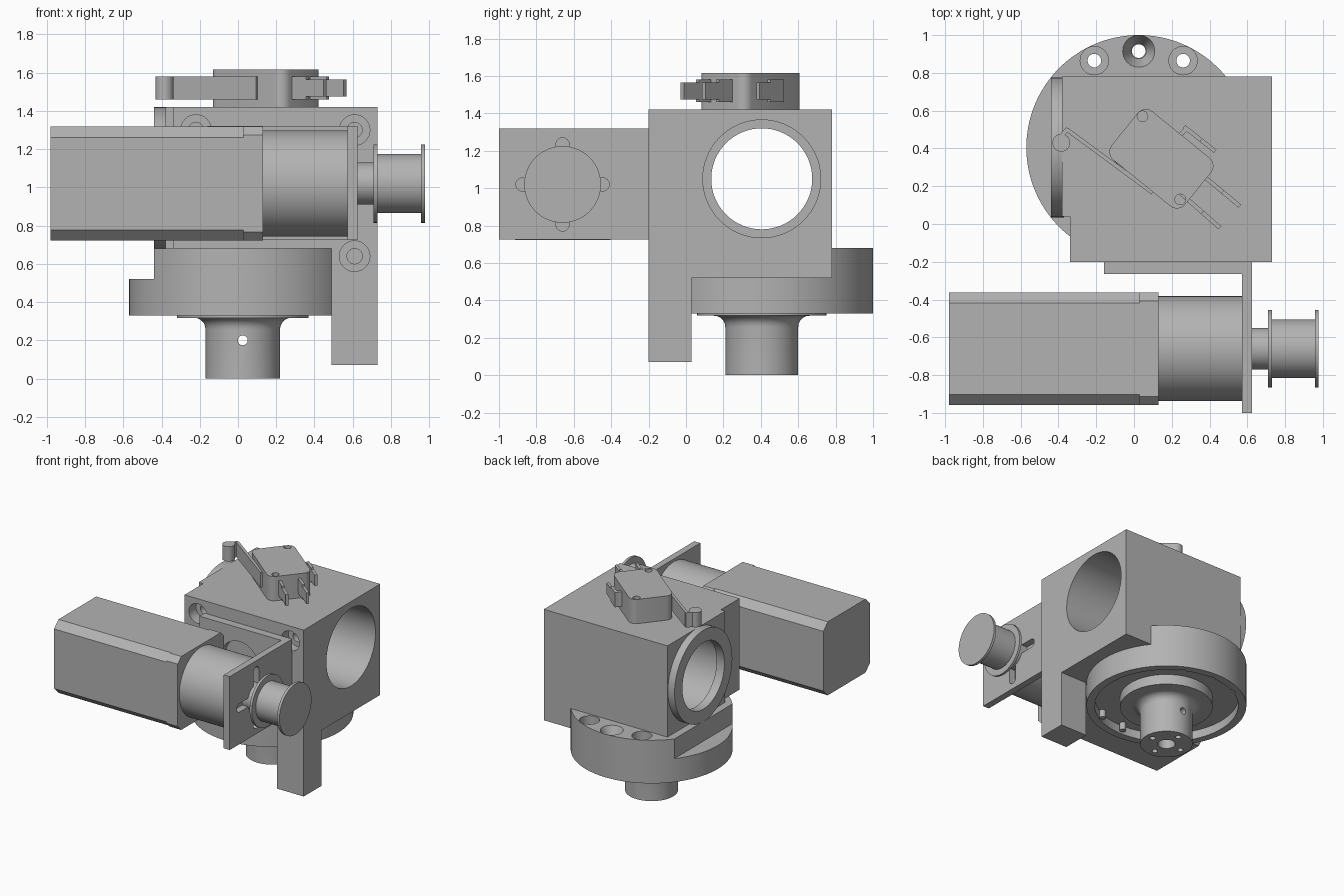
import bpy, bmesh
from math import sin, cos, pi, radians
from mathutils import Matrix, Vector

if "Cube" in bpy.data.objects:
    bpy.data.objects.remove(bpy.data.objects["Cube"])

GREY = (0.45, 0.45, 0.45, 1)
metal = bpy.data.materials.new("plain_grey")
metal.use_nodes = True
metal.diffuse_color = GREY
metal.node_tree.nodes["Principled BSDF"].inputs["Base Color"].default_value = GREY

AXES = {"x": Matrix.Rotation(pi / 2, 4, "Y"), "y": Matrix.Rotation(-pi / 2, 4, "X"), "z": Matrix()}


def finish(name, bm):
    bmesh.ops.recalc_face_normals(bm, faces=bm.faces)
    mesh = bpy.data.meshes.new(name)
    bm.to_mesh(mesh)
    bm.free()
    mesh.materials.append(metal)
    obj = bpy.data.objects.new(name, mesh)
    bpy.context.collection.objects.link(obj)
    return obj


def box(name, x, y, z, bevel=0):
    bm = bmesh.new()
    size = [r[1] - r[0] for r in (x, y, z)]
    mid = [(r[0] + r[1]) / 2 for r in (x, y, z)]
    bmesh.ops.create_cube(bm, size=1, matrix=Matrix.Translation(mid) @ Matrix.Diagonal((*size, 1)))
    if bevel:
        upright = [e for e in bm.edges if abs(e.verts[0].co.z - e.verts[1].co.z) > 0.01]
        bmesh.ops.bevel(bm, geom=upright, offset=bevel, segments=5, affect="EDGES", profile=0.5)
    return finish(name, bm)


def lathe(name, centre, profile, axis="z", steps=64):
    """Revolve (radius, height) points about an axis through centre."""
    bm = bmesh.new()
    rings = []
    for r, h in profile:
        rings.append([bm.verts.new((r * cos(2 * pi * i / steps), r * sin(2 * pi * i / steps), h))
                      for i in range(steps)])
    for a, b in zip(rings, rings[1:]):
        for i in range(steps):
            j = (i + 1) % steps
            bm.faces.new((a[i], a[j], b[j], b[i]))
    bm.faces.new(rings[0])
    bm.faces.new(rings[-1])
    bmesh.ops.transform(bm, matrix=Matrix.Translation(centre) @ AXES[axis], verts=bm.verts)
    return finish(name, bm)


def rod(name, centre, r, h0, h1, axis="z", steps=64):
    return lathe(name, centre, [(r, h0), (r, h1)], axis, steps)


def extrude(name, points, vector):
    bm = bmesh.new()
    face = bm.faces.new([bm.verts.new(p) for p in points])
    new = bmesh.ops.extrude_face_region(bm, geom=[face])["geom"]
    bmesh.ops.translate(bm, vec=vector, verts=[g for g in new if isinstance(g, bmesh.types.BMVert)])
    return finish(name, bm)


def cut(obj, cutters):
    for c in cutters:
        c.hide_render = True
        mod = obj.modifiers.new("cut", "BOOLEAN")
        mod.operation, mod.solver, mod.object = "DIFFERENCE", "EXACT", c
    bpy.context.view_layer.update()
    graph = bpy.context.evaluated_depsgraph_get()
    mesh = bpy.data.meshes.new_from_object(obj.evaluated_get(graph))
    obj.modifiers.clear()
    obj.data = mesh
    for c in cutters:
        bpy.data.objects.remove(c)


def strip(name, a, b, z, thick=0.022):
    """Upright flat strip between two plan points."""
    a, b = Vector(a), Vector(b)
    d = (b - a).normalized() * thick / 2
    n = Vector((-d.y, d.x))
    pts = [(*p, z[0]) for p in (a + n, b + n, b - n, a - n)]
    return extrude(name, pts, (0, 0, z[1] - z[0]))


# Main housing with stepped underside, cross bore and front counterbores
CX, CY, BZ = 0.025, 0.405, 1.05
outline = [(-.38, .68), (.49, .68), (.49, .52), (.73, .52), (.73, 1.42), (-.38, 1.42)]
housing = extrude("housing", [(x, -.2, z) for x, z in outline], (0, .98, 0))
cutters = [box("cutter", (-.6, -.34), (-.4, .04), (.5, 1.6)),
           rod("cutter", (0, CY, BZ), .315, -.6, 1, "x")]
for x, z in ((-.22, 1.3), (.61, 1.3), (.61, .64)):
    cutters.append(lathe("cutter", (x, -.2, z),
                         [(.08, -.1), (.08, .09), (.04, .09), (.04, .2)], "y", 32))
cut(housing, cutters)
boss = rod("bore_boss", (0, CY, BZ), .37, -.44, -.37, "x")
cut(boss, [rod("cutter", (0, CY, BZ), .27, -.6, 0, "x")])
box("support_leg", (.49, .73), (-.2, .03), (.07, .52))

# Round base with low side ledge, underside recess and rear screw holes
base = rod("round_base", (CX, CY, 0), .595, .33, .68, steps=128)
cutters = [box("cutter", (-.8, -.44), (-.5, 1.2), (.52, .8)),
           rod("cutter", (CX, CY, 0), .535, .2, .4, steps=96)]
for dx, y, r in ((-.235, .865, .075), (.235, .865, .075), (0, .915, .085)):
    wide = .04 if dx == 0 else r
    cutters.append(lathe("cutter", (CX + dx, y, 0),
                         [(.036, .2), (.036, .58), (wide, .58), (r, .68), (r, .8)], steps=32))
cut(base, cutters)
for dx, y in ((.235, -.055), (0, -.1)):
    rod("recess_peg", (CX + dx, y, 0), .025, .34, .42, steps=16)

# Output spindle with filleted flange and drilled end
fillet = [(.255 - .06 * cos(t * pi / 12), .258 + .06 * sin(t * pi / 12)) for t in range(7)]
spindle = lathe("spindle", (CX, CY, 0), [(.195, 0)] + fillet + [(.345, .318), (.345, .42)])
cutters = [rod("cutter", (CX, 0, .2), .026, -1, 2, "y", 24),
           rod("cutter", (CX, CY, 0), .065, -.1, .15, steps=32)]
for i in range(4):
    a = i * pi / 2
    cutters.append(rod("cutter", (CX + .135 * cos(a), CY + .135 * sin(a), 0), .022, -.1, .08, steps=16))
cut(spindle, cutters)

# Motor with chamfered square body and gearbox
MY, MZ = -.66, 1.02


def chamfered(name, x0, x1, c, s=.298):
    k = s - c
    pts = [(-k, -s), (k, -s), (s, -k), (s, k), (k, s), (-k, s), (-s, k), (-s, -k)]
    extrude(name, [(x0, MY + y, MZ + z) for y, z in pts], (x1 - x0, 0, 0))


chamfered("motor_body", -.98, .03, .056)
chamfered("motor_end", .03, .13, .045)
rod("gearbox", (0, MY, MZ), .278, .12, .573, "x", 96)

# Angle bracket: slotted end plate and mounting plate
plate = box("end_plate", (.572, .626), (-1, -.2), (.725, 1.32))
cutters = [rod("cutter", (0, MY, MZ), .1, .5, .7, "x")]
for dy, dz in ((1, 0), (-1, 0), (0, 1), (0, -1)):
    cutters.append(rod("cutter", (0, MY + dy * .215, MZ + dz * .215), .035, .5, .7, "x", 24))
    w, h = .1 * abs(dy) + .035 * abs(dz), .1 * abs(dz) + .035 * abs(dy)
    cy, cz = MY + dy * .115, MZ + dz * .115
    cutters.append(box("cutter", (.5, .7), (cy - w, cy + w), (cz - h, cz + h)))
cut(plate, cutters)
mount = box("mounting_plate", (-.16, .572), (-.265, -.2), (.725, 1.32))
cut(mount, [rod("cutter", (.2, 0, 1.04), .17, -.4, -.1, "y")])

# Belt pulley
lathe("pulley", (0, MY, MZ), [(.11, .575), (.11, .71), (.205, .71), (.205, .73), (.155, .73),
                              (.155, .957), (.205, .957), (.205, .978)], "x", 96)

# Limit switch body, lever, roller and terminals
body = box("switch_body", (-.25, .25), (-.165, .165), (1.42, 1.617), .055)
body.data.transform(Matrix.Translation((.145, .345, 0)) @ Matrix.Rotation(radians(-39), 4, "Z"))
cut(body, [rod("cutter", (x, y, 0), .028, 1.55, 1.7, steps=24) for x, y in ((.045, .57), (.245, .13))])
TALL = (1.46, 1.58)
strip("lever", (-.355, .5), (.1, .165), TALL)
strip("lever_fold", (-.1, .34), (.08, .21), TALL, .02)
strip("lever_hook", (-.35, .505), (-.41, .44), TALL)
rod("roller", (-.385, .43, 0), .047, 1.46, 1.58, steps=32)
strip("terminal_arm", (.22, .45), (.285, .51), TALL)
for a, b in (((.36, .26), (.56, .095)), ((.25, .16), (.455, -.02)), ((.265, .515), (.43, .385))):
    mid = Vector(a).lerp(Vector(b), .55)
    strip("terminal_root", a, mid, TALL)
    strip("terminal_tip", mid, b, (1.475, 1.565))

# Smooth round surfaces, keep sharp edges
for obj in bpy.context.scene.objects:
    obj.select_set(obj.type == "MESH")
    if obj.type == "MESH":
        bpy.context.view_layer.objects.active = obj
bpy.ops.object.shade_smooth_by_angle(angle=radians(30))
